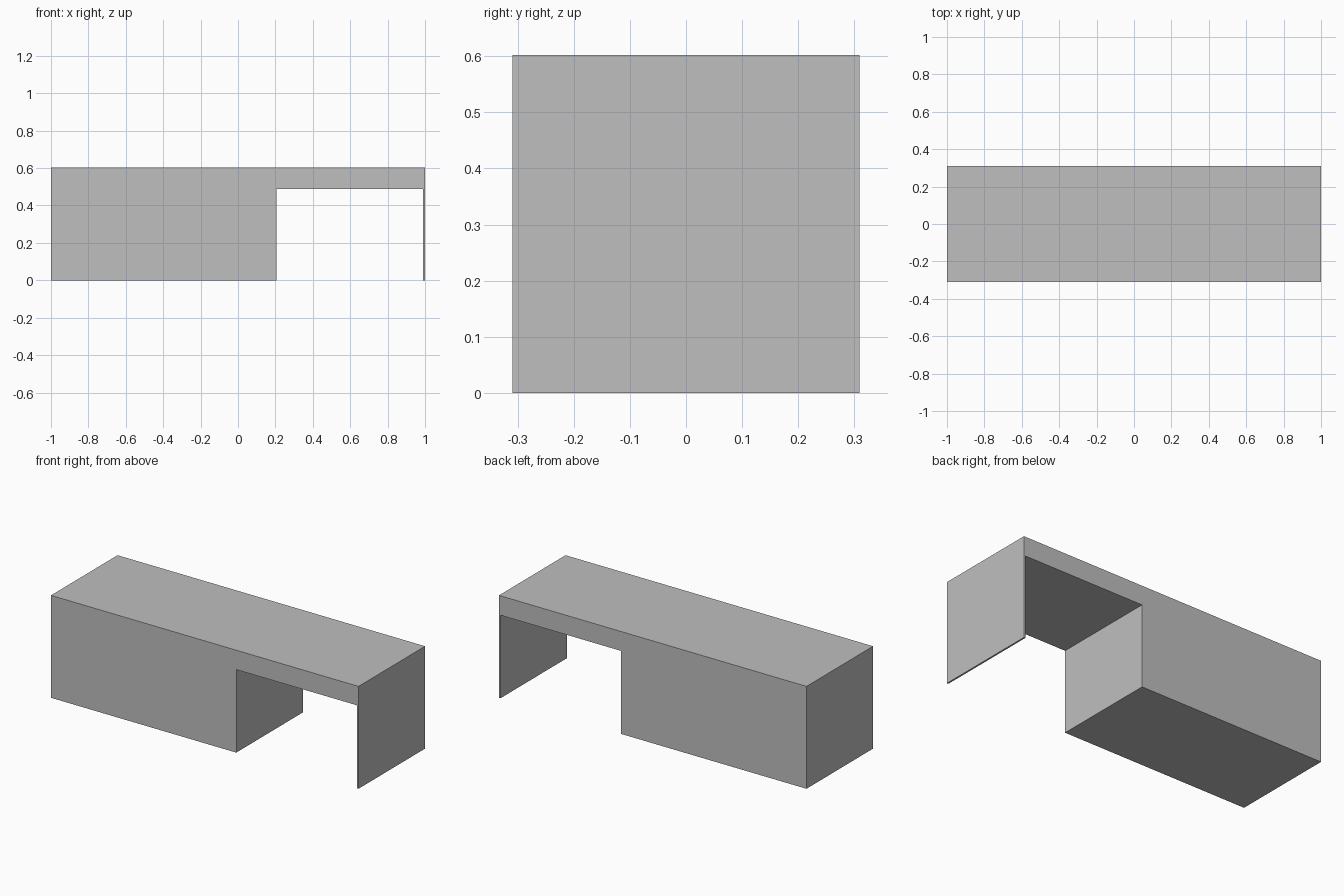
import bpy

if "Cube" in bpy.data.objects:
    bpy.data.objects.remove(bpy.data.objects["Cube"])

grey = bpy.data.materials.new("plain grey")
grey.diffuse_color = (0.52, 0.52, 0.52, 1)
grey.use_nodes = True
grey.node_tree.nodes["Principled BSDF"].inputs["Base Color"].default_value = grey.diffuse_color

HALF_DEPTH = 0.309
TOP_UNDER = 0.583


def box(name, x0, x1, z0, z1):
    """Full-depth flat board or block between the given x and z limits."""
    bpy.ops.mesh.primitive_cube_add(size=1, location=((x0 + x1) / 2, 0, (z0 + z1) / 2))
    ob = bpy.context.object
    ob.name = name
    ob.scale = (x1 - x0, 2 * HALF_DEPTH, z1 - z0)
    bpy.ops.object.transform_apply(location=False, rotation=False, scale=True)
    ob.data.materials.append(grey)
    return ob


# Desk top slab
box("desk_top", -1, 1, TOP_UNDER, 0.602)
# Solid storage block on the left
box("cabinet", -1, 0.205, 0, TOP_UNDER)
# Shallow drawer block over the knee space
box("drawer_block", 0.205, 0.99, 0.488, TOP_UNDER)
# Thin supporting side panel on the right
box("side_panel", 0.99, 1, 0, TOP_UNDER)
